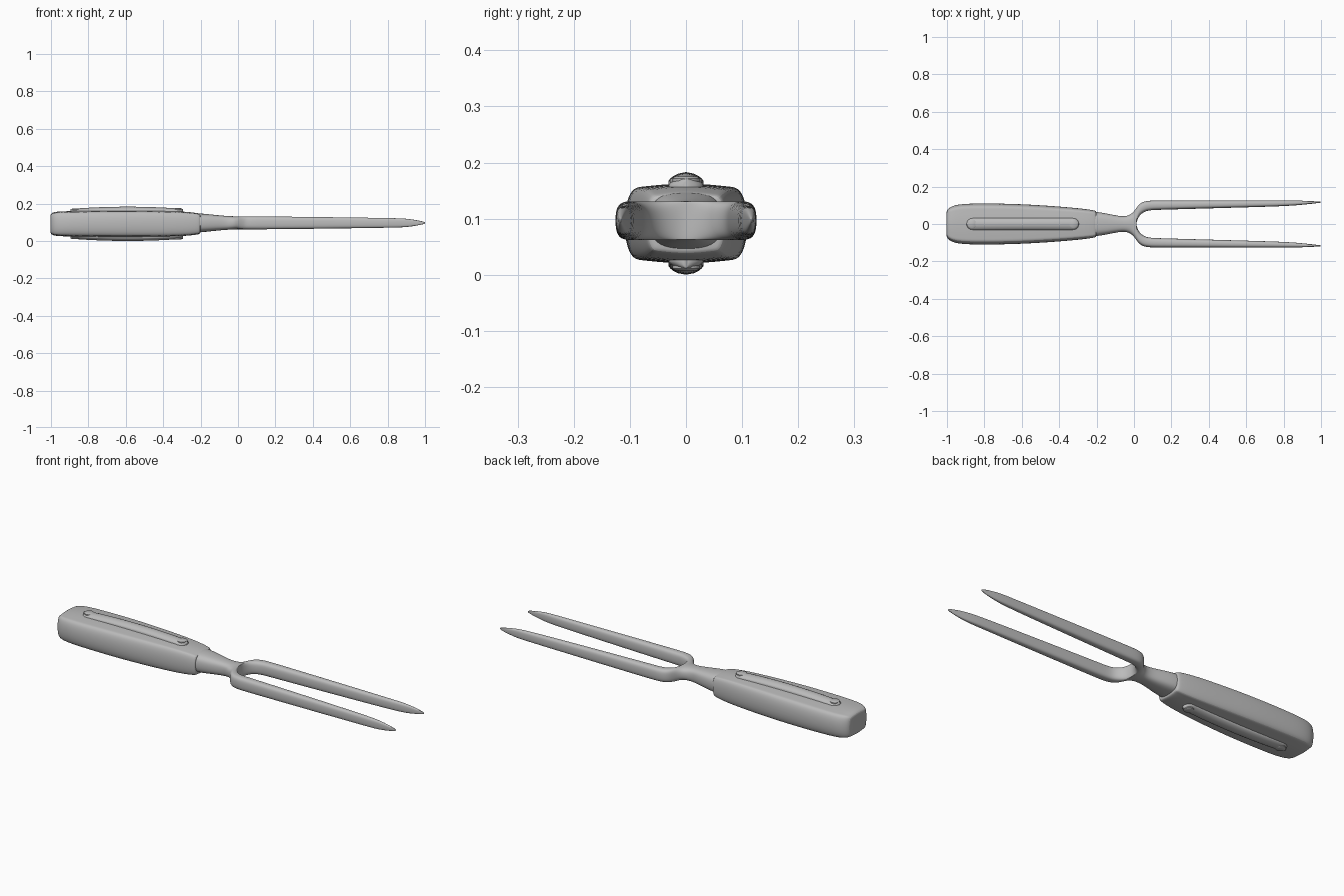
import bpy, bmesh, math

cube = bpy.data.objects.get("Cube")
if cube:
    bpy.data.objects.remove(cube)

ZC = 0.0915  # height of the centre plane

steel = bpy.data.materials.new("grey")
steel.diffuse_color = (0.5, 0.5, 0.5, 1)
steel.use_nodes = True
steel.node_tree.nodes["Principled BSDF"].inputs["Base Color"].default_value = (0.5, 0.5, 0.5, 1)


def loft(name, rings, mirror=False, subdiv=0, angle=40):
    """Skin a list of equal-sized rings, capping both ends."""
    bm = bmesh.new()
    loops = [[bm.verts.new(p) for p in ring] for ring in rings]
    n = len(loops[0])
    for a, b in zip(loops, loops[1:]):
        for i in range(n):
            j = (i + 1) % n
            bm.faces.new((a[i], a[j], b[j], b[i]))
    bm.faces.new(loops[0])
    bm.faces.new(loops[-1])
    bmesh.ops.recalc_face_normals(bm, faces=bm.faces)
    if mirror:  # open the seam on the mirror plane
        seam = [f for f in bm.faces if all(abs(v.co.y) < 1e-6 for v in f.verts)]
        bmesh.ops.delete(bm, geom=seam, context='FACES')
    me = bpy.data.meshes.new(name)
    bm.to_mesh(me)
    bm.free()
    me.materials.append(steel)
    ob = bpy.data.objects.new(name, me)
    bpy.context.collection.objects.link(ob)
    if mirror:
        m = ob.modifiers.new("Mirror", 'MIRROR')
        m.use_axis = (False, True, False)
        m.use_clip = True
    if subdiv:
        s = ob.modifiers.new("Subdivision", 'SUBSURF')
        s.levels = s.render_levels = subdiv
    bpy.ops.object.select_all(action='DESELECT')
    ob.select_set(True)
    bpy.context.view_layer.objects.active = ob
    bpy.ops.object.shade_smooth_by_angle(angle=math.radians(angle))
    return ob


def four_way(quarter):
    """Mirror a quarter profile, from the side (w, 0) to the top (0, h), into a full ring."""
    q = quarter
    half = q + [(-y, z) for y, z in reversed(q[:-1])]
    return half + [(y, -z) for y, z in reversed(half[1:-1])]


def profile_rings(quarter, stations):
    ring = four_way(quarter)
    return [[(x, y * w, ZC + z * h) for y, z in ring] for x, w, h in stations]


# Handle: broad grip with a shallow crowned top and chamfered sides
grip = [(1, 0), (0.99, 0.3), (0.95, 0.62), (0.86, 0.9), (0.7, 0.92), (0.4, 0.97), (0, 1)]
loft("handle", profile_rings(grip, [
    (-1.003, 0.05, 0.040), (-1.002, 0.072, 0.054), (-0.985, 0.090, 0.064),
    (-0.95, 0.104, 0.067), (-0.88, 0.110, 0.069), (-0.75, 0.110, 0.071),
    (-0.6, 0.107, 0.072), (-0.4, 0.094, 0.070), (-0.28, 0.083, 0.066),
    (-0.215, 0.074, 0.058), (-0.203, 0.070, 0.054), (-0.20, 0.060, 0.045)]), subdiv=2)

# Raised spine running through the grip, showing above and below
X0, X1, W = -0.895, -0.295, 0.031
stations = []
for i in range(33):
    t = 0.5 - 0.5 * math.cos(math.pi * i / 32)
    x = X0 + (X1 - X0) * t
    d = min(x - X0, X1 - x, W)
    w = max(0.004, math.sqrt(max(0, W * W - (W - d) ** 2)))
    stations.append((x, w, 0.0915 - 0.13 * (x + 0.59) ** 2))
spine = [(1, 0), (1, 0.83), (0.92, 0.87), (0.75, 0.92), (0.45, 0.97), (0, 1)]
loft("handle_spine", profile_rings(spine, stations))

# Rivets at each end of the spine
for name, x, h in (("rear_rivet", -0.866, 0.0825), ("front_rivet", -0.324, 0.0835)):
    circle = [(math.cos(a * math.tau / 24), math.sin(a * math.tau / 24)) for a in range(24)]
    loft(name, [[(x + r * c, r * s, ZC + z) for c, s in circle]
                for r, z in ((0.02, -h), (0.024, -h + 0.003), (0.024, h - 0.003), (0.02, h))])

# Neck and tines: one half swept along the outer and inner edges, then mirrored.
# Each row: outer x, outer y, inner x, inner y, half height, roundness of inner side
fork = [
    (-0.26, 0.069, -0.26, 0, 0.052, 0), (-0.20, 0.067, -0.20, 0, 0.052, 0),
    (-0.13, 0.054, -0.13, 0, 0.044, 0), (-0.08, 0.043, -0.07, 0, 0.038, 0),
    (-0.045, 0.041, -0.025, 0, 0.036, 0), (-0.015, 0.053, 0.012, 0, 0.035, 0),
    (0.005, 0.075, 0.017, 0.022, 0.035, 0.6), (0.022, 0.101, 0.030, 0.046, 0.035, 1),
    (0.045, 0.119, 0.055, 0.066, 0.035, 1), (0.080, 0.126, 0.085, 0.074, 0.035, 1),
    (0.15, 0.126, 0.15, 0.076, 0.035, 1), (0.5, 0.126, 0.5, 0.086, 0.031, 1),
    (0.82, 0.126, 0.82, 0.095, 0.026, 1), (0.90, 0.125, 0.90, 0.103, 0.024, 1),
    (0.96, 0.122, 0.96, 0.109, 0.014, 1), (0.992, 0.120, 0.992, 0.113, 0.007, 1),
    (1.001, 0.118, 1.001, 0.115, 0.003, 1)]
rings = []
for ox, oy, ix, iy, h, rnd in fork:
    ring = []
    for k in range(16):
        a = k * math.tau / 16
        c, s = [0 if abs(v) < 1e-9 else math.copysign(abs(v) ** 0.7, v)
                for v in (math.cos(a), math.sin(a))]
        u = (1 - rnd) * max(c, 0) + rnd * (c + 1) / 2
        ring.append((ix + (ox - ix) * u, iy + (oy - iy) * u, ZC + 0.005 + s * h))
    rings.append(ring)
loft("fork_neck_and_tines", rings, mirror=True, subdiv=2)
